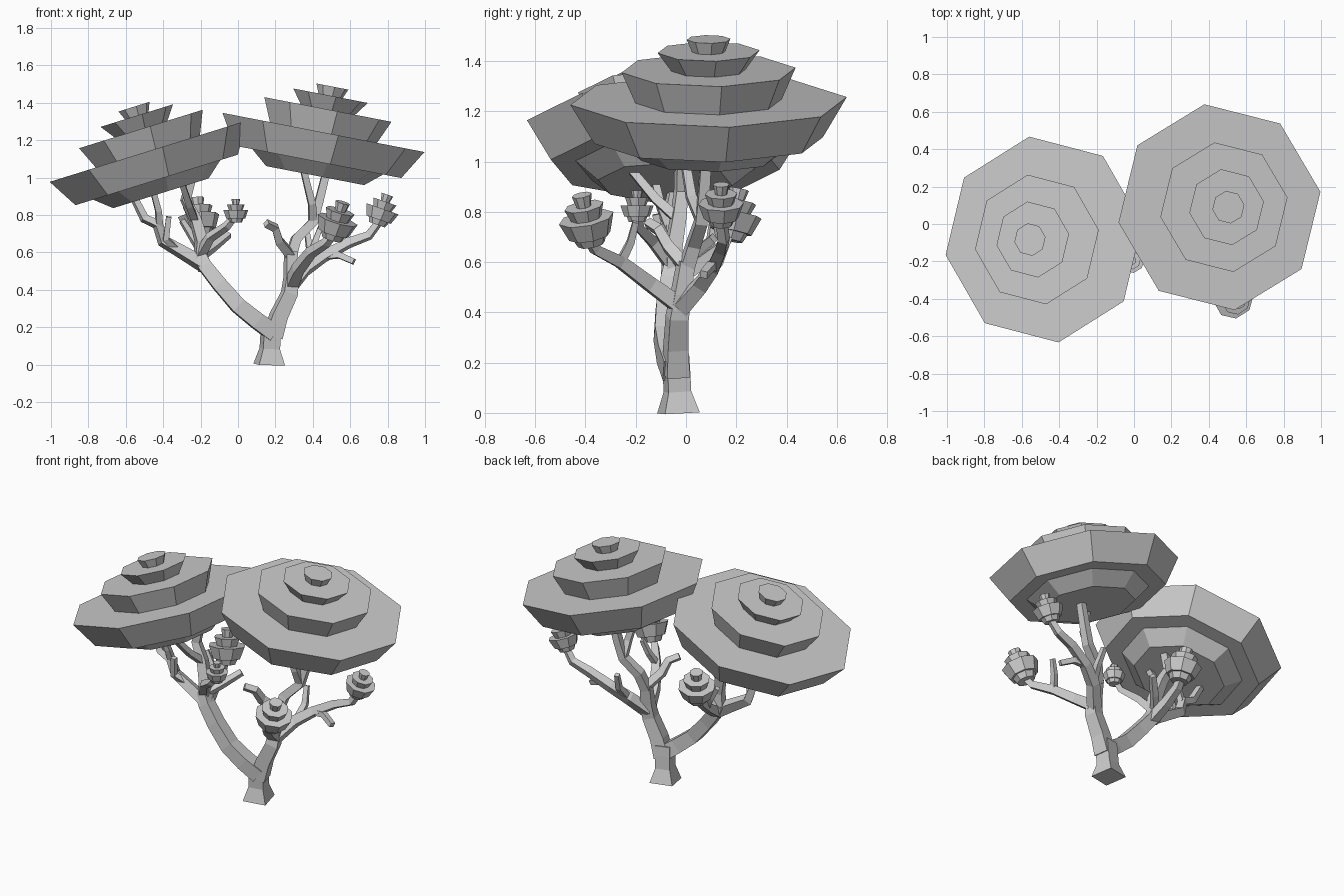
import bpy
import bmesh
import math
from mathutils import Vector

cube = bpy.data.objects.get("Cube")
if cube:
    bpy.data.objects.remove(cube, do_unlink=True)

GREY = (0.6, 0.6, 0.6, 1)
grey = bpy.data.materials.new("plain_grey")
grey.use_nodes = True
grey.diffuse_color = GREY
grey.node_tree.nodes["Principled BSDF"].inputs["Base Color"].default_value = GREY


def finish(name, bm):
    bmesh.ops.recalc_face_normals(bm, faces=bm.faces)
    mesh = bpy.data.meshes.new(name)
    bm.to_mesh(mesh)
    bm.free()
    mesh.materials.append(grey)
    ob = bpy.data.objects.new(name, mesh)
    bpy.context.collection.objects.link(ob)
    return ob


def skin_rings(bm, rings):
    """Join rings of points into a closed, capped tube."""
    rows = [[bm.verts.new(p) for p in ring] for ring in rings]
    n = len(rows[0])
    for a, b in zip(rows, rows[1:]):
        for i in range(n):
            j = (i + 1) % n
            bm.faces.new((a[i], a[j], b[j], b[i]))
    bm.faces.new(rows[0][::-1])
    bm.faces.new(rows[-1])


def foliage(name, profile, centre, axis, scale=1.0, sides=8, phase=8.5):
    """Stack of flared tiers turned from (radius, height) pairs about a leaning axis."""
    lean = Vector((0, 0, 1)).rotation_difference(Vector(axis))
    rings = []
    for r, h in profile:
        ring = []
        for i in range(sides):
            a = math.radians(phase) + math.tau * i / sides
            p = Vector((r * math.cos(a), r * math.sin(a), h)) * scale
            ring.append(lean @ p + Vector(centre))
        rings.append(ring)
    bm = bmesh.new()
    skin_rings(bm, rings)
    return finish(name, bm)


def branch(name, points, start, end, widths=None):
    """Square-section limb tapering along a path."""
    pts = [Vector(p) for p in points]
    last = len(pts) - 1
    u = Vector((math.cos(0.22), math.sin(0.22), 0))
    rings = []
    for i, p in enumerate(pts):
        t = (pts[min(i + 1, last)] - pts[max(i - 1, 0)]).normalized()
        u = (u - t * u.dot(t)).normalized()
        v = t.cross(u)
        w = widths[i] if widths else start + (end - start) * i / last
        rings.append([p + (u * a + v * b) * w
                      for a, b in ((-1, -1), (1, -1), (1, 1), (-1, 1))])
    bm = bmesh.new()
    skin_rings(bm, rings)
    return finish(name, bm)


# Large canopies: underside tier, broad tier and three shrinking tiers
CANOPY = [(.27, -.235), (.36, -.16), (.46, -.16), (.556, 0),
          (.295, 0), (.35, .125), (.15, .125), (.205, .2),
          (.067, .2), (.088, .25)]
foliage("left_canopy", CANOPY, (.457, .09, 1.241), (.194, 0, 1))
foliage("right_canopy", CANOPY, (-.482, -.083, 1.14), (-.311, 0, 1))

# Small leaf clusters
CLUSTER = [(.055, -.1), (.07, -.065), (.085, -.065), (.112, .01),
           (.062, .01), (.08, .06), (.03, .06), (.04, .108)]
foliage("front_cluster", CLUSTER, (.53, -.395, .765), (.3, -.2, 1))
foliage("left_cluster", CLUSTER, (.77, .14, .825), (.35, 0, 1), .82)
foliage("middle_cluster", CLUSTER, (-.012, -.195, .82), (0, 0, 1), .6)
foliage("back_cluster", CLUSTER, (-.21, .19, .785), (-.1, .2, 1))

# Trunk and its two limbs
branch("trunk", [(.167, -.03, 0), (.17, -.034, .085), (.175, -.038, .165), (.178, -.042, .225)],
       0, 0, [.071, .046, .046, .046])
branch("left_limb", [(.185, -.04, .15), (.218, -.04, .26), (.275, -.035, .38),
                     (.285, -.02, .47), (.283, 0, .6)], .046, .03)
branch("right_limb", [(.19, -.045, .17), (.1, -.07, .235), (0, -.085, .315),
                      (-.1, -.08, .43), (-.175, -.065, .525), (-.21, -.05, .59)], .046, .034)

# Branches and twigs of the left limb
branch("left_upper_branch", [(.28, 0, .57), (.31, .03, .67), (.4, .06, .76),
                             (.43, .07, .86), (.47, .08, 1.02)], .028, .02)
branch("left_upper_fork", [(.4, .06, .77), (.395, .02, .86), (.35, -.01, 1.04)], .022, .016)
branch("left_inner_twig", [(.285, 0, .58), (.22, -.07, .66), (.2, -.11, .73),
                           (.15, -.15, .755)], .024, .017)
branch("left_outer_branch", [(.285, -.02, .42), (.36, .06, .51), (.46, .11, .58),
                             (.59, .14, .65), (.7, .15, .69), (.76, .14, .77)], .032, .016)
branch("left_outer_twig", [(.46, .11, .58), (.54, .1, .585), (.62, .07, .55)], .018, .015)
branch("left_upright_twig", [(.37, .07, .52), (.385, .13, .6), (.37, .17, .7)], .02, .013)
branch("front_branch", [(.285, -.03, .43), (.32, -.14, .51), (.39, -.26, .6),
                        (.47, -.36, .65), (.52, -.395, .71)], .032, .016)
branch("front_twig", [(.39, -.26, .6), (.42, -.22, .68), (.45, -.2, .76)], .017, .012)

# Branches and twigs of the right limb
branch("right_outer_branch", [(-.18, -.06, .53), (-.28, -.06, .59), (-.4, -.06, .66),
                              (-.43, -.07, .75), (-.5, -.07, .78), (-.56, -.05, .9)], .032, .016)
branch("right_outer_fork", [(-.42, -.065, .73), (-.425, -.1, .82), (-.46, -.13, .95)], .018, .014)
branch("right_low_twig", [(-.33, -.06, .62), (-.385, -.1, .67), (-.37, -.12, .79)], .018, .014)
branch("right_upper_branch", [(-.2, -.05, .56), (-.195, -.05, .66), (-.23, -.03, .78),
                              (-.28, -.02, .88), (-.24, -.02, 1.03)], .034, .02)
branch("right_upper_fork", [(-.23, -.03, .77), (-.26, -.12, .85), (-.3, -.22, .97)], .02, .015)
branch("middle_branch", [(-.2, -.06, .59), (-.15, -.13, .68), (-.06, -.19, .74),
                         (-.012, -.195, .8)], .024, .014)
branch("middle_twig", [(-.2, -.05, .58), (-.13, .03, .63), (-.05, .11, .695)], .022, .016)
branch("back_branch", [(-.18, -.06, .52), (-.2, .05, .59), (-.21, .14, .66),
                       (-.21, .19, .73)], .03, .017)
branch("back_twig", [(-.2, .07, .61), (-.25, .1, .69), (-.3, .11, .77)], .018, .013)
